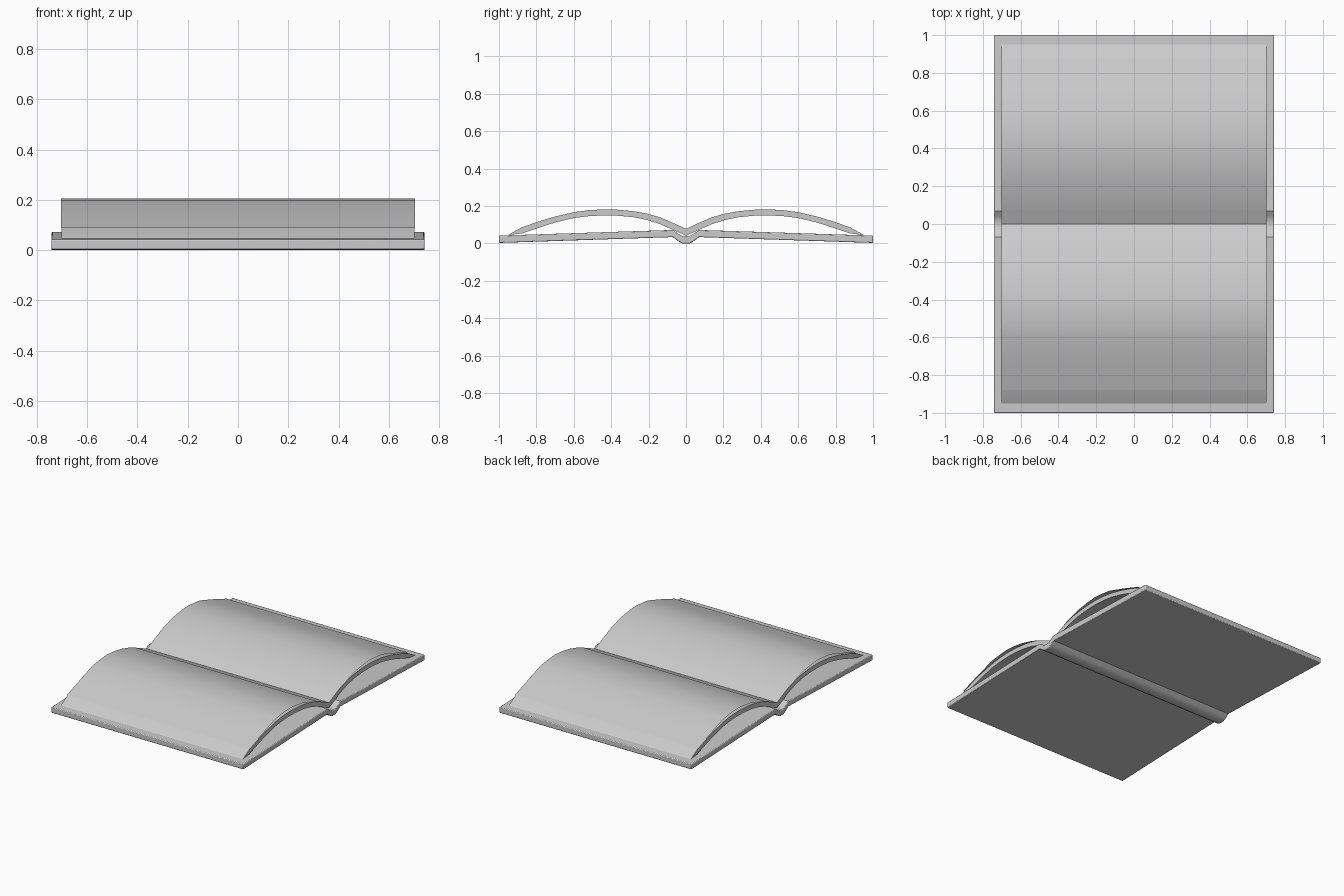
import bpy, bmesh

if "Cube" in bpy.data.objects:
    bpy.data.objects.remove(bpy.data.objects["Cube"])


def extrude_profile(name, pts, half_width, closed=True, bevel=0.0):
    """Sweep a (y, z) profile along x; closed profiles become capped solids."""
    bm = bmesh.new()
    a = [bm.verts.new((-half_width, y, z)) for y, z in pts]
    b = [bm.verts.new((half_width, y, z)) for y, z in pts]
    n = len(pts)
    for i in range(n if closed else n - 1):
        j = (i + 1) % n
        bm.faces.new((a[i], a[j], b[j], b[i]))
    if closed:
        bm.faces.new(a[::-1])
        bm.faces.new(b)
    bmesh.ops.recalc_face_normals(bm, faces=bm.faces[:])
    if not closed and sum(f.normal.z for f in bm.faces) < 0:
        bmesh.ops.reverse_faces(bm, faces=bm.faces[:])
    me = bpy.data.meshes.new(name)
    bm.to_mesh(me)
    bm.free()
    ob = bpy.data.objects.new(name, me)
    bpy.context.collection.objects.link(ob)
    if bevel:
        m = ob.modifiers.new("soft_edges", 'BEVEL')
        m.width, m.segments = bevel, 2
        m.limit_method, m.angle_limit = 'ANGLE', 1.0
    bpy.ops.object.select_all(action='DESELECT')
    ob.select_set(True)
    bpy.context.view_layer.objects.active = ob
    bpy.ops.object.shade_smooth_by_angle(angle=0.6)
    return ob


def mirrored(half):
    return [(-y, z) for y, z in reversed(half)] + half


# cover: two boards and a dipped spine
top = mirrored([(0.02, 0.04), (0.045, 0.055), (0.07, 0.072), (1.0, 0.042)])
bottom = mirrored([(0.02, 0.0), (0.045, 0.014), (0.07, 0.034), (1.0, 0.003)])
extrude_profile("cover", top + bottom[::-1], 0.742, bevel=0.005)

# arched page blocks, hollow underneath
upper = [(0.0, 0.078), (0.07, 0.110), (0.14, 0.140), (0.21, 0.160), (0.28, 0.172),
         (0.36, 0.180), (0.44, 0.182), (0.52, 0.178), (0.60, 0.167), (0.70, 0.144),
         (0.79, 0.117), (0.88, 0.085), (0.95, 0.046)]
lower = [(0.88, 0.053), (0.79, 0.083), (0.70, 0.112), (0.60, 0.136), (0.52, 0.146),
         (0.44, 0.150), (0.36, 0.148), (0.28, 0.140), (0.21, 0.126), (0.14, 0.104),
         (0.07, 0.073), (0.0, 0.042)]

# loose single page lifting off each block
sheet = [(0.13, 0.137), (0.20, 0.162), (0.29, 0.187), (0.37, 0.199), (0.44, 0.205),
         (0.52, 0.199), (0.59, 0.190), (0.74, 0.141), (0.88, 0.091)]

for side, s in (("back", 1), ("front", -1)):
    extrude_profile(side + "_page_block", [(s * y, z) for y, z in upper + lower], 0.702)
    extrude_profile(side + "_loose_page", [(s * y, z) for y, z in sheet], 0.704, closed=False)
